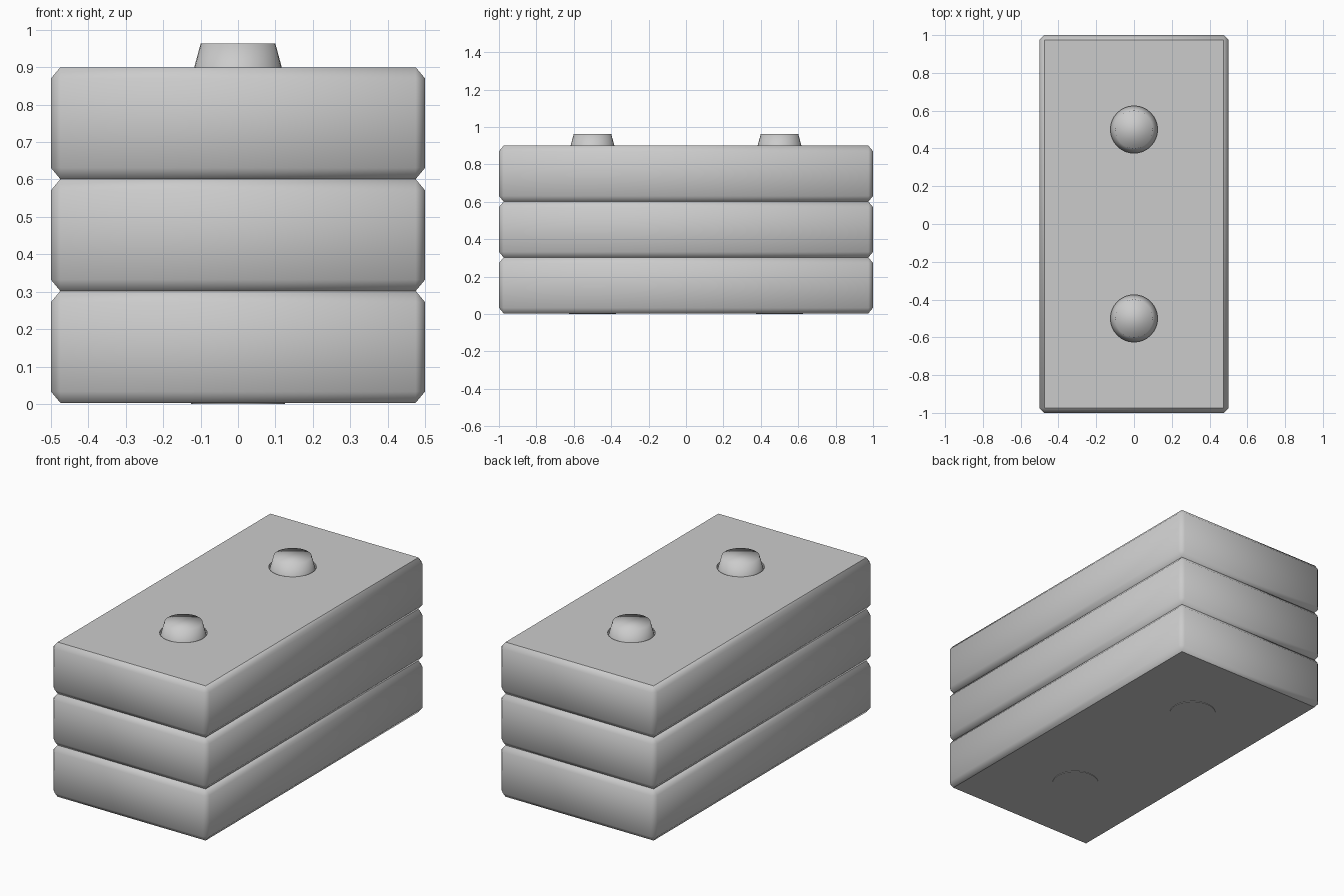
import bpy
import bmesh
from math import radians
from mathutils import Matrix

cube = bpy.data.objects.get("Cube")
if cube:
    bpy.data.objects.remove(cube, do_unlink=True)

BASE, TOP, LAYERS = 0.003, 0.9, 3
LAYER_H = (TOP - BASE) / LAYERS
PEG_R, PEG_TOP, SHOULDER = 0.125, 0.963, 0.87
PEG_Y = (-0.5, 0.5)


def add_object(name, bm):
    bmesh.ops.recalc_face_normals(bm, faces=bm.faces)
    mesh = bpy.data.meshes.new(name)
    bm.to_mesh(mesh)
    bm.free()
    obj = bpy.data.objects.new(name, mesh)
    bpy.context.collection.objects.link(obj)
    return obj


def activate(obj):
    bpy.ops.object.select_all(action='DESELECT')
    obj.select_set(True)
    bpy.context.view_layer.objects.active = obj


def smooth(obj, degrees):
    activate(obj)
    bpy.ops.object.shade_smooth_by_angle(angle=radians(degrees))


def add_cylinder(bm, y, bottom, top, r_bottom=PEG_R, r_top=PEG_R):
    place = Matrix.Translation((0, y, (bottom + top) / 2))
    return bmesh.ops.create_cone(
        bm, cap_ends=True, segments=32, radius1=r_bottom, radius2=r_top,
        depth=top - bottom, matrix=place)["verts"]


# Cutter for the two peg holes
bm = bmesh.new()
for y in PEG_Y:
    add_cylinder(bm, y, -0.1, 1.1)
hole_cutter = add_object("hole_cutter", bm)

# Stacked blocks, chamfered before being stretched in height
STRETCH = 1.2
for i in range(LAYERS):
    bm = bmesh.new()
    bmesh.ops.create_cube(bm, size=1)
    bmesh.ops.scale(bm, verts=bm.verts, vec=(1, 2, LAYER_H / STRETCH))
    bmesh.ops.bevel(bm, geom=bm.edges[:], offset=0.025, segments=1,
                    profile=0.5, affect='EDGES')
    bmesh.ops.scale(bm, verts=bm.verts, vec=(1, 1, STRETCH))
    bmesh.ops.translate(bm, verts=bm.verts,
                        vec=(0, 0, BASE + LAYER_H * (i + 0.5)))
    block = add_object(f"block_{i + 1}", bm)
    holes = block.modifiers.new("peg_holes", 'BOOLEAN')
    holes.operation = 'DIFFERENCE'
    holes.solver = 'EXACT'
    holes.object = hole_cutter
    activate(block)
    bpy.ops.object.modifier_apply(modifier=holes.name)
    smooth(block, 42)

bpy.data.objects.remove(hole_cutter, do_unlink=True)

# Pegs through the whole stack, with a tapered head
for name, y in zip(("front_peg", "back_peg"), PEG_Y):
    bm = bmesh.new()
    add_cylinder(bm, y, 0, SHOULDER)
    cap = [f for f in bm.faces if f.normal.z > 0.9]
    head = bmesh.ops.extrude_face_region(bm, geom=cap)["geom"]
    bmesh.ops.delete(bm, geom=cap, context='FACES_ONLY')
    rim = [v for v in head if isinstance(v, bmesh.types.BMVert)]
    bmesh.ops.scale(bm, verts=rim, vec=(0.8, 0.8, 1),
                    space=Matrix.Translation((0, -y, 0)))
    bmesh.ops.translate(bm, verts=rim, vec=(0, 0, PEG_TOP - SHOULDER))
    smooth(add_object(name, bm), 80)
